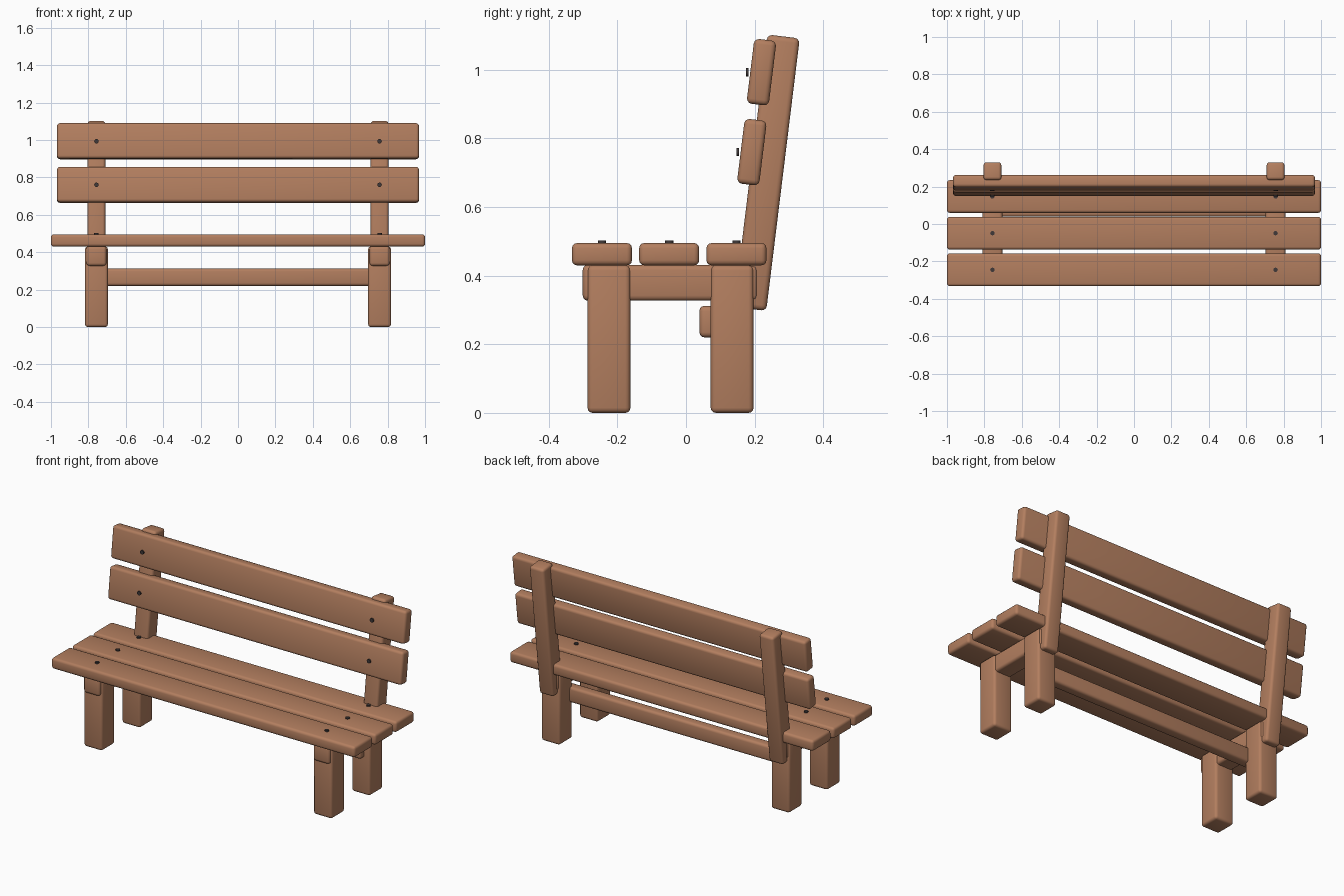
import bpy, math
from mathutils import Vector

if "Cube" in bpy.data.objects:
    bpy.data.objects.remove(bpy.data.objects["Cube"])

TILT = math.radians(7)


def material(name, color):
    m = bpy.data.materials.new(name)
    m.diffuse_color = (*color, 1)
    m.use_nodes = True
    m.node_tree.nodes["Principled BSDF"].inputs["Base Color"].default_value = m.diffuse_color
    return m


WOOD = material("wood", (0.45, 0.21, 0.115))
IRON = material("dark_iron", (0.05, 0.04, 0.04))


def beam(name, loc, size, tilt=0.0, bevel=0.015):
    """Box with rounded edges, optionally leaning backwards."""
    bpy.ops.mesh.primitive_cube_add(size=1, location=loc)
    ob = bpy.context.object
    ob.name = name
    ob.scale = size
    bpy.ops.object.transform_apply(location=False, rotation=False, scale=True)
    ob.rotation_euler.x = -tilt
    mod = ob.modifiers.new("round", 'BEVEL')
    mod.width = bevel
    mod.segments = 3
    bpy.ops.object.modifier_apply(modifier=mod.name)
    bpy.ops.object.shade_smooth_by_angle(angle=math.radians(35))
    ob.data.materials.append(WOOD)
    return ob


def bolt(name, loc, rot_x=0.0):
    bpy.ops.mesh.primitive_cylinder_add(vertices=12, radius=0.012, depth=0.007,
                                        location=loc, rotation=(rot_x, 0, 0))
    ob = bpy.context.object
    ob.name = name
    bpy.ops.object.shade_smooth_by_angle(angle=math.radians(35))
    ob.data.materials.append(IRON)


# Seat slats with bolts
for i, y in enumerate((-0.245, -0.049, 0.147)):
    beam(f"seat_slat_{i + 1}", (0, y, 0.4625), (2.0, 0.175, 0.065))
    for side in (-1, 1):
        bolt(f"seat_bolt_{i + 1}", (side * 0.757, y, 0.499))

# Backrest slats with bolts
for i, (y, z) in enumerate(((0.192, 0.760), (0.220, 0.993))):
    beam(f"back_slat_{i + 1}", (0, y, z), (1.935, 0.065, 0.19), TILT)
    for side in (-1, 1):
        bolt(f"back_bolt_{i + 1}", (side * 0.757, y - 0.041, z), math.pi / 2)

# Legs, side rails and leaning back posts
for side, tag in ((-1, "left"), (1, "right")):
    x = side * 0.757
    beam(f"front_leg_{tag}", (x, -0.2245, 0.215), (0.122, 0.125, 0.43))
    beam(f"back_leg_{tag}", (x, 0.1345, 0.215), (0.122, 0.125, 0.43))
    beam(f"side_rail_{tag}", (x, -0.046, 0.379), (0.106, 0.51, 0.104))
    beam(f"back_post_{tag}", (x, 0.2355, 0.70), (0.095, 0.095, 0.80), TILT)

# Stretcher between the back legs
beam("stretcher", (0, 0.07, 0.266), (1.56, 0.062, 0.092))
